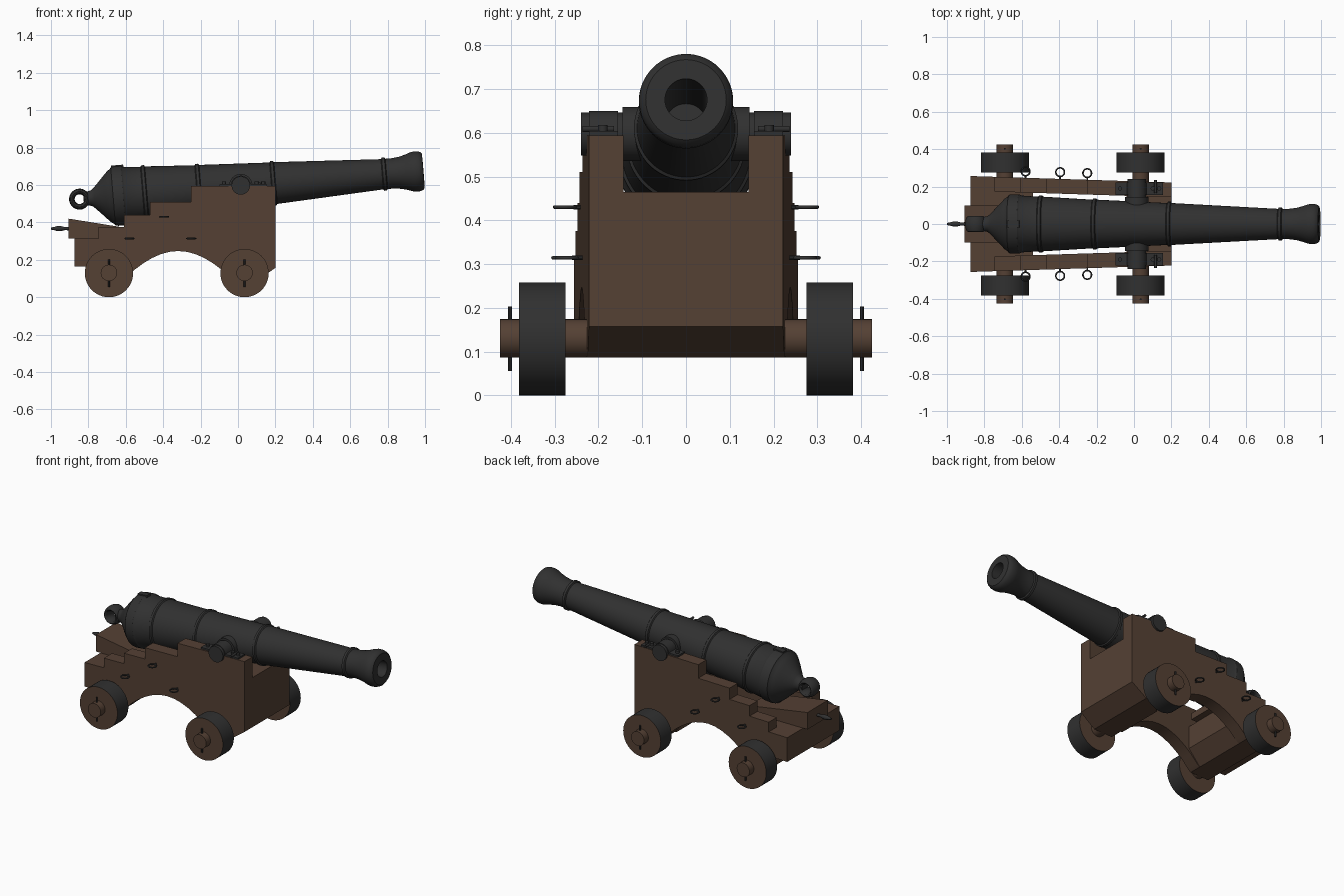
import bpy, bmesh, math
from mathutils import Matrix, Vector

if "Cube" in bpy.data.objects:
    bpy.data.objects.remove(bpy.data.objects["Cube"])


def material(name, rgb):
    m = bpy.data.materials.new(name)
    m.diffuse_color = (*rgb, 1)
    m.use_nodes = True
    m.node_tree.nodes["Principled BSDF"].inputs["Base Color"].default_value = m.diffuse_color
    return m


WOOD = material("brown wood", (0.09, 0.052, 0.034))
IRON = material("dark iron", (0.03, 0.03, 0.03))


def finish(name, bm, mats, angle=32):
    bmesh.ops.recalc_face_normals(bm, faces=bm.faces)
    me = bpy.data.meshes.new(name)
    bm.to_mesh(me)
    bm.free()
    for m in mats:
        me.materials.append(m)
    for p in me.polygons:
        p.use_smooth = True
    me.set_sharp_from_angle(angle=math.radians(angle))
    ob = bpy.data.objects.new(name, me)
    bpy.context.collection.objects.link(ob)
    return ob


def lathe(name, profile, mat, matrix=Matrix(), n=48, closed=False):
    """Revolve (x, radius) points round the x axis."""
    bm = bmesh.new()
    vs = [bm.verts.new((x, 0, r)) for x, r in profile]
    es = [bm.edges.new(p) for p in zip(vs, vs[1:])]
    if closed:
        es.append(bm.edges.new((vs[-1], vs[0])))
    bmesh.ops.spin(bm, geom=vs + es, axis=(1, 0, 0), cent=(0, 0, 0),
                   angle=math.tau, steps=n, use_merge=True)
    bmesh.ops.remove_doubles(bm, verts=bm.verts, dist=1e-5)
    bm.transform(matrix)
    return finish(name, bm, [mat])


def prism(name, profile, y0, y1, mat, splay=0.0):
    """Extrude an (x, z) outline from y0 to y1, splayed outward to the rear."""
    bm = bmesh.new()
    a = [bm.verts.new((x, y0 + math.copysign(splay, y0) * (0.2 - x), z)) for x, z in profile]
    b = [bm.verts.new((x, y1 + math.copysign(splay, y1) * (0.2 - x), z)) for x, z in profile]
    bm.faces.new(a)
    bm.faces.new(b[::-1])
    for i in range(len(a)):
        j = (i + 1) % len(a)
        bm.faces.new((a[i], a[j], b[j], b[i]))
    return finish(name, bm, [mat])


def cylinder(name, p, q, r, mat, n=32):
    p, q = Vector(p), Vector(q)
    d = q - p
    m = Matrix.Translation(p) @ d.to_track_quat('X', 'Z').to_matrix().to_4x4()
    return lathe(name, [(0, 0), (0, r), (d.length, r), (d.length, 0)], mat, m, n)


def torus(name, c, major, minor, mat, axis='Z', wide=1.0, extra=Matrix()):
    """Ring round the given axis; wide stretches it along that axis."""
    prof = [(minor * wide * math.sin(t * math.tau / 12), major + minor * math.cos(t * math.tau / 12))
            for t in range(12)]
    rot = Matrix.Rotation(math.pi / 2, 4, 'Y' if axis == 'Z' else 'Z')
    return lathe(name, prof, mat, extra @ Matrix.Translation(c) @ rot, 32, True)


# Barrel, raised slightly, with reinforcing rings, muzzle swell and bore
TILT = Matrix.Translation((0, 0, 0.594)) @ Matrix.Rotation(math.radians(-4.7), 4, 'Y')


def band(s, r, w=0.012, h=0.007):
    return [(s - w, r), (s - w * 0.6, r + h), (s + w * 0.6, r + h), (s + w, r)]


barrel = [(-0.83, 0), (-0.825, 0.034), (-0.785, 0.042), (-0.77, 0.055), (-0.74, 0.086),
          (-0.71, 0.118), (-0.69, 0.138), (-0.675, 0.148), (-0.67, 0.156), (-0.655, 0.159),
          (-0.615, 0.159), (-0.605, 0.152)]
barrel += band(-0.5, 0.146) + band(-0.21, 0.13) + band(0.19, 0.112) + band(0.785, 0.081, 0.012, 0.008)
barrel += [(0.83, 0.081), (0.87, 0.086), (0.905, 0.095), (0.93, 0.104), (0.95, 0.108),
           (0.97, 0.107), (0.985, 0.102), (0.994, 0.092), (0.995, 0.048), (0.3, 0.048), (0.3, 0)]
lathe("barrel", barrel, IRON, TILT, 64)
torus("breech_ring", (-0.85, 0, 0), 0.041, 0.015, IRON, 'Y', 2.8, TILT)

bm = bmesh.new()
bmesh.ops.create_cube(bm, size=1, matrix=TILT @ Matrix.Translation((-0.635, 0, 0.158))
                      @ Matrix.Diagonal((0.065, 0.035, 0.014, 1)))
finish("vent_patch", bm, [IRON])

# Trunnions
cylinder("trunnions", (0.015, -0.24, 0.597), (0.015, 0.24, 0.597), 0.049, IRON, 40)
cylinder("trunnion_shoulders", (0.015, -0.145, 0.597), (0.015, 0.145, 0.597), 0.062, IRON, 40)

# Stepped cheeks with arched underside
arch = []
for i in range(13):
    t = i / 12
    arch.append((-0.60 + 0.56 * t, 0.10 + 0.147 * math.sin(math.pi * t) ** 0.85))
cheek = [(0.2, 0.157), (0.2, 0.594), (-0.25, 0.594), (-0.25, 0.51), (-0.47, 0.51), (-0.47, 0.44),
         (-0.61, 0.44), (-0.61, 0.375), (-0.745, 0.375), (-0.745, 0.315), (-0.875, 0.315),
         (-0.875, 0.165), (-0.77, 0.165), (-0.75, 0.086), (-0.62, 0.086)]
cheek += arch + [(-0.03, 0.086), (0.1, 0.086)]

# Cap strap arched over each trunnion
strap = [(-0.1, 0.594), (-0.1, 0.604)]
outer = [(0.015 - 0.053 * math.cos(a), 0.597 + 0.053 * math.sin(a))
         for a in [math.radians(8 + 164 * i / 14) for i in range(15)]]
strap += outer + [(0.155, 0.604), (0.155, 0.594)]

for s, side in ((-1, "right"), (1, "left")):
    prism(side + "_cheek", cheek, s * 0.143, s * 0.222, WOOD, 0.032)
    prism(side + "_cap_strap", strap, s * 0.155, s * 0.222, IRON)
    for x in (-0.075, 0.1, 0.135):
        cylinder(side + "_strap_bolt", (x, s * 0.19, 0.59), (x, s * 0.19, 0.618), 0.011, IRON, 12)
    cylinder(side + "_strap_key", (0.115, s * 0.165, 0.609), (0.115, s * 0.236, 0.609), 0.007, IRON, 12)
    # Rope eye rings on the cheek sides
    for x, z, y in ((-0.58, 0.314, 0.281), (-0.395, 0.43, 0.277), (-0.25, 0.314, 0.272)):
        torus(side + "_eye_ring", (x, s * y, z), 0.023, 0.0042, IRON)
        cylinder(side + "_eye_bolt", (x, s * (y - 0.06), z), (x, s * (y - 0.02), z), 0.005, IRON, 10)

# Front transom, axle beds and rear bed between the cheeks
prism("front_transom", [(0.2, 0.157), (0.2, 0.465), (0.07, 0.465), (0.07, 0.2), (-0.04, 0.2),
                        (-0.04, 0.086), (0.1, 0.086)], -0.146, 0.146, WOOD, 0.02)
prism("rear_bed", [(-0.875, 0.165), (-0.875, 0.315), (-0.54, 0.315), (-0.54, 0.175), (-0.62, 0.086),
                   (-0.75, 0.086), (-0.77, 0.165)], -0.146, 0.146, WOOD, 0.032)

# Elevating wedge with turned handle
prism("elevating_wedge", [(-0.905, 0.315), (-0.905, 0.42), (-0.5, 0.355), (-0.5, 0.315)],
      -0.1, 0.1, WOOD)
lathe("wedge_handle", [(-1, 0), (-0.998, 0.006), (-0.985, 0.008), (-0.965, 0.014), (-0.945, 0.013),
                       (-0.925, 0.008), (-0.9, 0.01), (-0.9, 0)], IRON,
      Matrix.Translation((0, 0, 0.367)), 20)

# Axles, wheels with iron treads, and linch pins
for x, end in ((0.035, "front"), (-0.69, "rear")):
    cylinder(end + "_axle", (x, -0.425, 0.13), (x, 0.425, 0.13), 0.044, WOOD, 32)
    for s in (-1, 1):
        wheel = cylinder(end + "_wheel", (x, s * 0.275, 0.129), (x, s * 0.382, 0.129), 0.129, WOOD, 48)
        wheel.data.materials.append(IRON)
        for p in wheel.data.polygons:
            p.material_index = 1 if abs(p.normal.y) < 0.5 else 0
        cylinder(end + "_linch_pin", (x, s * 0.402, 0.055), (x, s * 0.402, 0.203), 0.005, IRON, 10)
